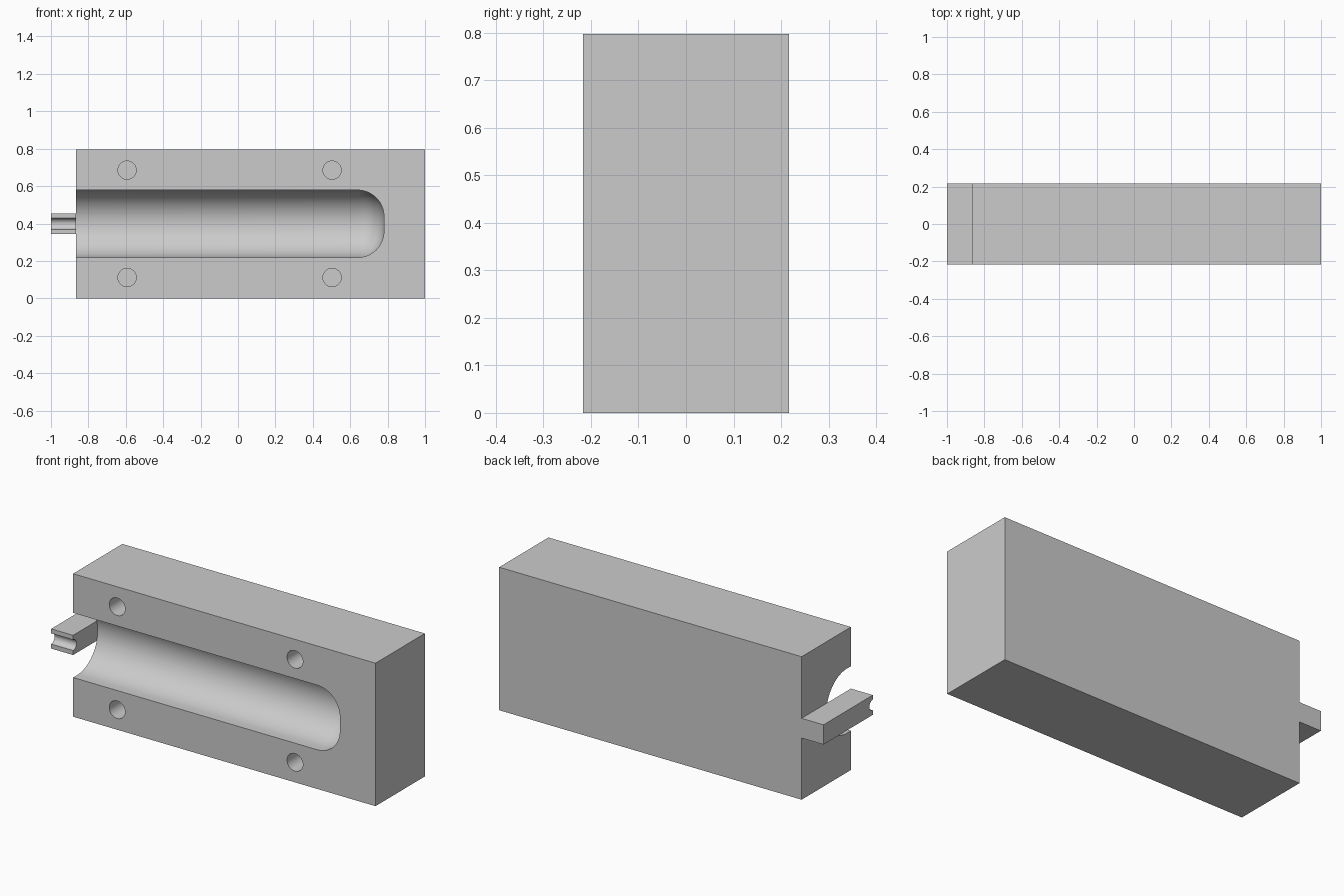
import bpy, bmesh
from math import sin, cos, pi, radians

if "Cube" in bpy.data.objects:
    bpy.data.objects.remove(bpy.data.objects["Cube"])

W, D, H = 1.0, 0.217, 0.797       # half length, half depth, height
STEP, MID = -0.865, H / 2         # left end of the block, centre height
TAB = 0.055                       # half height of the tab

grey = bpy.data.materials.new("plain grey")
grey.use_nodes = True
grey.diffuse_color = (0.6, 0.6, 0.6, 1)
grey.node_tree.nodes["Principled BSDF"].inputs["Base Color"].default_value = (0.6, 0.6, 0.6, 1)


def loft(name, rings):
    """Skin a row of equal rings and cap both ends."""
    bm = bmesh.new()
    loops = [[bm.verts.new(p) for p in ring] for ring in rings]
    n = len(loops[0])
    for a, b in zip(loops, loops[1:]):
        for i in range(n):
            j = (i + 1) % n
            bm.faces.new((a[i], a[j], b[j], b[i]))
    bm.faces.new(loops[0])
    bm.faces.new(loops[-1])
    bmesh.ops.recalc_face_normals(bm, faces=bm.faces)
    mesh = bpy.data.meshes.new(name)
    bm.to_mesh(mesh)
    bm.free()
    obj = bpy.data.objects.new(name, mesh)
    bpy.context.collection.objects.link(obj)
    mesh.materials.append(grey)
    return obj


def trough(x, r, axis_y, n=32):
    """U-shaped section, open past the front face."""
    arc = [(x, axis_y + r * sin(pi * i / n), MID + r * cos(pi * i / n)) for i in range(n + 1)]
    return [(x, -0.4, MID + r)] + arc + [(x, -0.4, MID - r)]


def cut(target, cutter):
    cutter.hide_render = True
    mod = target.modifiers.new("cut", "BOOLEAN")
    mod.operation, mod.solver, mod.object = "DIFFERENCE", "EXACT", cutter
    bpy.context.view_layer.objects.active = target
    bpy.ops.object.modifier_apply(modifier=mod.name)
    bpy.data.objects.remove(cutter)


# Block with the tab on its left end, extruded through the depth
outline = [(STEP, 0), (W, 0), (W, H), (STEP, H), (STEP, MID + TAB),
           (-W, MID + TAB), (-W, MID - TAB), (STEP, MID - TAB)]
block = loft("mould_half", [[(x, y, z) for x, z in outline] for y in (-D, D)])

# Main channel with a rounded closed end
R, F, END = 0.18, 0.14, 0.78
rings = [trough(STEP, R, -0.18)]
for i in range(17):
    t = pi / 2 * i / 16
    rings.append(trough(END - F + F * sin(t), R - F + F * cos(t), -0.18))
cut(block, loft("channel_cutter", rings))

# Fine groove along the tab
cut(block, loft("groove_cutter", [trough(x, 0.03, -D, 16) for x in (-1.1, STEP)]))

# Four blind pin holes in the front face
for x in (-0.593, 0.503):
    for side in (-1, 1):
        z = MID + side * 0.287
        cut(block, loft("hole_cutter", [
            [(x + 0.049 * cos(2 * pi * i / 32), y, z + 0.049 * sin(2 * pi * i / 32)) for i in range(32)]
            for y in (-0.4, -D + 0.2)]))

bpy.ops.object.select_all(action="DESELECT")
block.select_set(True)
bpy.context.view_layer.objects.active = block
bpy.ops.object.shade_smooth_by_angle(angle=radians(30))
